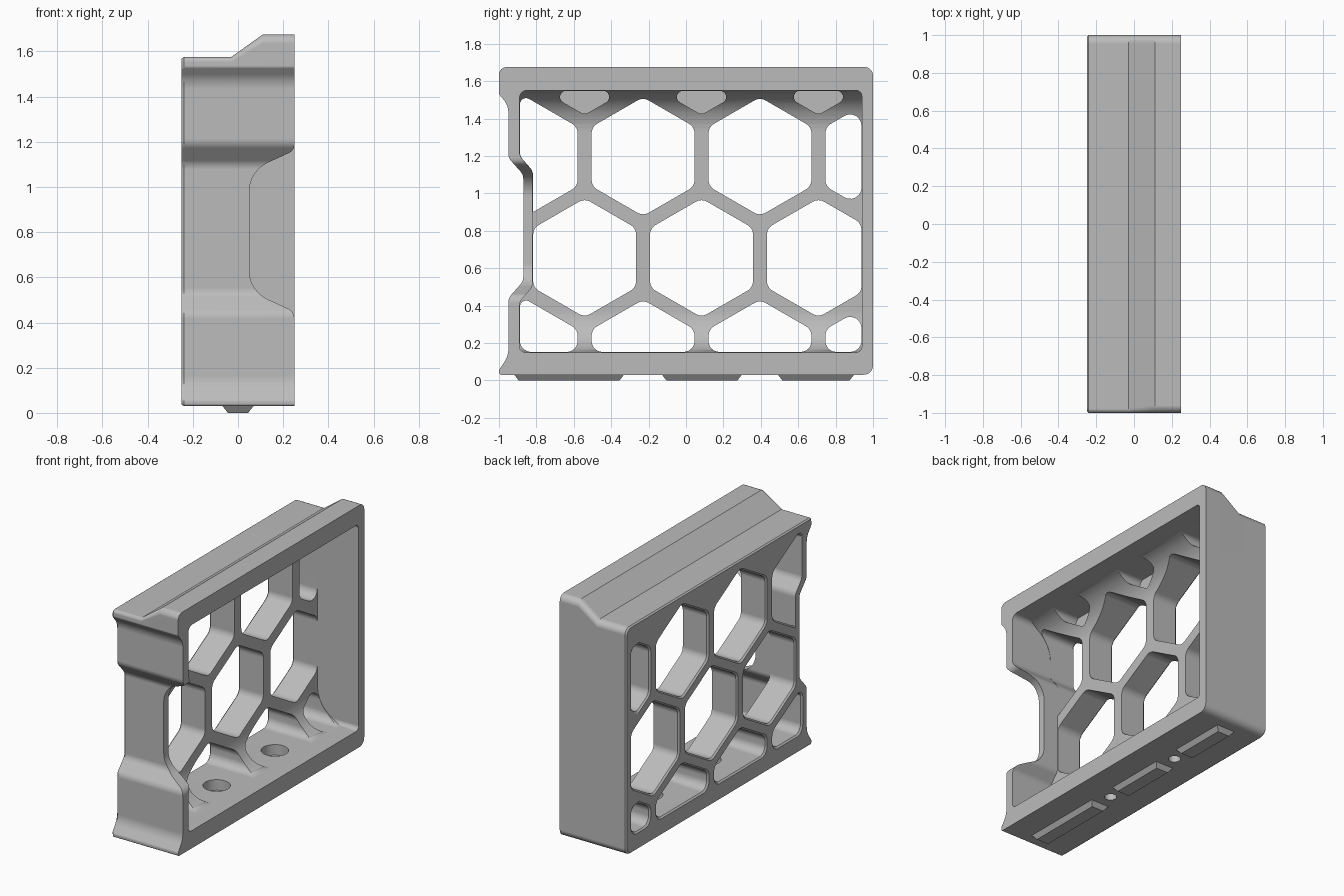
import bpy, bmesh, math
from mathutils import Vector

cube = bpy.data.objects.get("Cube")
if cube:
    bpy.data.objects.remove(cube, do_unlink=True)

grey = bpy.data.materials.new("light_grey")
grey.use_nodes = True
colour = (0.5, 0.5, 0.5, 1)
grey.diffuse_color = colour
grey.node_tree.nodes["Principled BSDF"].inputs["Base Color"].default_value = colour


def rounded(corners, steps=8):
    """Round each corner (a, b, radius) of a closed 2D profile with an arc."""
    out = []
    n = len(corners)
    for i, (a, b, r) in enumerate(corners):
        p = Vector((a, b))
        u = Vector(corners[i - 1][:2]) - p
        v = Vector(corners[(i + 1) % n][:2]) - p
        if r == 0:
            out.append(p)
            continue
        half = u.angle(v) / 2
        t = min(r / math.tan(half), 0.48 * min(u.length, v.length))
        start, end, w = p + u.normalized() * t, p + v.normalized() * t, math.sin(half)
        for k in range(steps + 1):
            s = k / steps
            c0, c1, c2 = (1 - s) ** 2, 2 * w * s * (1 - s), s * s
            out.append((start * c0 + p * c1 + end * c2) / (c0 + c1 + c2))
    return out


def add_loft(bm, rings):
    rows = [[bm.verts.new(p) for p in ring] for ring in rings]
    n = len(rows[0])
    for lo, hi in zip(rows, rows[1:]):
        for i in range(n):
            j = (i + 1) % n
            bm.faces.new((lo[i], lo[j], hi[j], hi[i]))
    bm.faces.new(rows[0])
    bm.faces.new(rows[-1])


def make(name, lofts):
    bm = bmesh.new()
    for rings in lofts:
        add_loft(bm, rings)
    bmesh.ops.recalc_face_normals(bm, faces=bm.faces)
    mesh = bpy.data.meshes.new(name)
    bm.to_mesh(mesh)
    bm.free()
    mesh.materials.append(grey)
    obj = bpy.data.objects.new(name, mesh)
    bpy.context.collection.objects.link(obj)
    return obj


def activate(obj):
    bpy.ops.object.select_all(action='DESELECT')
    obj.select_set(True)
    bpy.context.view_layer.objects.active = obj


def boolean(target, tool, operation='DIFFERENCE'):
    mod = target.modifiers.new("cut", 'BOOLEAN')
    mod.operation, mod.solver, mod.object = operation, 'EXACT', tool
    activate(target)
    bpy.ops.object.modifier_apply(modifier=mod.name)
    bpy.data.objects.remove(tool, do_unlink=True)


def along_x(points, x, scale=1.0):
    return [(x, p.x * scale, 0.8 + (p.y - 0.8) * scale) for p in points]


def along_y(points, y):
    return [(p.x, y, p.y) for p in points]


# Outer shell: side outline with a wavy front, lofted over the stepped top
def outer(height):
    return rounded([(1, 0.03, 0.05), (1, height, 0.045), (-1, height, 0.04),
                    (-1, 1.53, 0.02), (-0.95, 1.47, 0.12), (-0.95, 1.19, 0.06),
                    (-0.87, 1.1, 0.06), (-0.87, 0.53, 0.06), (-0.95, 0.44, 0.06),
                    (-0.95, 0.13, 0.12), (-1, 0.055, 0.02), (-1, 0.03, 0.02)])


low, high = outer(1.575), outer(1.675)
body = make("honeycomb_frame", [[along_x(low, -0.25, 0.99), along_x(low, -0.24),
                                 along_x(low, -0.03), along_x(high, 0.11),
                                 along_x(high, 0.25)]])

# Cavity on the open side, filleted into the floor and ceiling
inner = rounded([(0.94, 0.15, 0.03), (0.94, 1.55, 0.03), (-0.89, 1.55, 0.04),
                 (-0.89, 1.2, 0.06), (-0.82, 1.12, 0.06), (-0.82, 0.5, 0.06),
                 (-0.89, 0.42, 0.06), (-0.89, 0.15, 0.03)])
cavity = make("cavity", [[along_x(inner, -0.1), along_x(inner, 0.32)]])
sweep = rounded([(0.4, 0.149, 0), (-0.06, 0.149, 0.27),
                 (-0.06, 1.551, 0.27), (0.4, 1.551, 0)], 16)
boolean(cavity, make("sweep", [[along_y(sweep, -1.2), along_y(sweep, 1.2)]]), 'INTERSECT')
boolean(body, cavity)

# Honeycomb cells
PITCH, CELL = 0.625, 0.275
ROW = PITCH * math.sqrt(3) / 2


def clip(points, axis, limit, sign):
    out = []
    for i, q in enumerate(points):
        p = points[i - 1]
        dp, dq = (p[axis] - limit) * sign, (q[axis] - limit) * sign
        if dp * dq < 0:
            out.append(p.lerp(q, dp / (dp - dq)))
        if dq >= 0:
            out.append(q)
    return out


def cell(y, z, grow, radius):
    r = (CELL + grow) / math.cos(math.pi / 6)
    pts = [Vector((y + r * math.sin(k * math.pi / 3), z + r * math.cos(k * math.pi / 3)))
           for k in range(6)]
    for axis, limit, sign in ((0, -0.888, 1), (0, 0.938, -1), (1, 0.152, 1), (1, 1.548, -1)):
        pts = clip(pts, axis, limit - sign * grow, sign)
    return rounded([(p.x, p.y, radius) for p in pts], 6)


def through(y, z):
    return [along_x(cell(y, z, g, 0.06), x) for x, g in ((-0.27, 0.03), (-0.24, 0), (0.3, 0))]


def blind(y, z):
    pts = cell(y, z, 0, 0.035)
    return [along_x(pts, -0.09), along_x(pts, 0.3)]


even = [0.083 + PITCH * k for k in (-1, 0, 1)]
odd = [0.083 + PITCH * k for k in (-0.5, 0.5, 1.5)]
edge = 0.083 - 1.5 * PITCH
mid = 0.655
cells = [through(y, mid) for y in even]
cells += [through(y, mid + ROW) for y in odd]
cells += [through(y, mid - ROW) for y in odd + [edge]]
cells += [blind(y, mid + 2 * ROW) for y in even]
boolean(body, make("cells", cells))

# The cell beside the wavy front wall follows the wall's inner face
side_cell = make("side_cell", [through(edge, mid + ROW)])
boolean(side_cell, make("limit", [[along_x(inner, -0.4, 0.998), along_x(inner, 0.4, 0.998)]]),
        'INTERSECT')
boolean(body, side_cell)

# Finger notch in the front wall
notch = rounded([(0.4, 0.39, 0), (0.252, 0.39, 0), (0.247, 0.45, 0.08), (0.05, 0.54, 0.14),
                 (0.05, 1.07, 0.14), (0.247, 1.16, 0.08), (0.252, 1.21, 0), (0.4, 1.21, 0)])
boolean(body, make("notch", [[along_y(notch, -1.1), along_y(notch, -0.78)]]))


# Counterbored screw holes in the floor
def circle(y, z, r):
    return [(r * math.cos(k * math.pi / 16), y + r * math.sin(k * math.pi / 16), z)
            for k in range(32)]


boolean(body, make("holes", [[circle(y, z, r) for z, r in
                              ((-0.1, 0.038), (0.08, 0.038), (0.0801, 0.085), (0.2, 0.085))]
                             for y in odd[:2]]))

# Tapered locating pads underneath
pads = []
for name, y0, y1 in (("front", -0.92, -0.33), ("middle", -0.13, 0.3), ("back", 0.49, 0.9)):
    rings = []
    for z, d in ((0, 0.025), (0.032, 0)):
        a, b, w = y0 + d, y1 - d, 0.07 - d
        rings.append([(-w, a, z), (w, a, z), (w, b, z), (-w, b, z)])
    pads.append(make(name + "_pad", [rings]))

# Smooth curves, crisp edges
activate(body)
bpy.ops.object.shade_smooth_by_angle(angle=math.radians(30))
weighted = body.modifiers.new("weighted_normals", 'WEIGHTED_NORMAL')
weighted.keep_sharp = True
